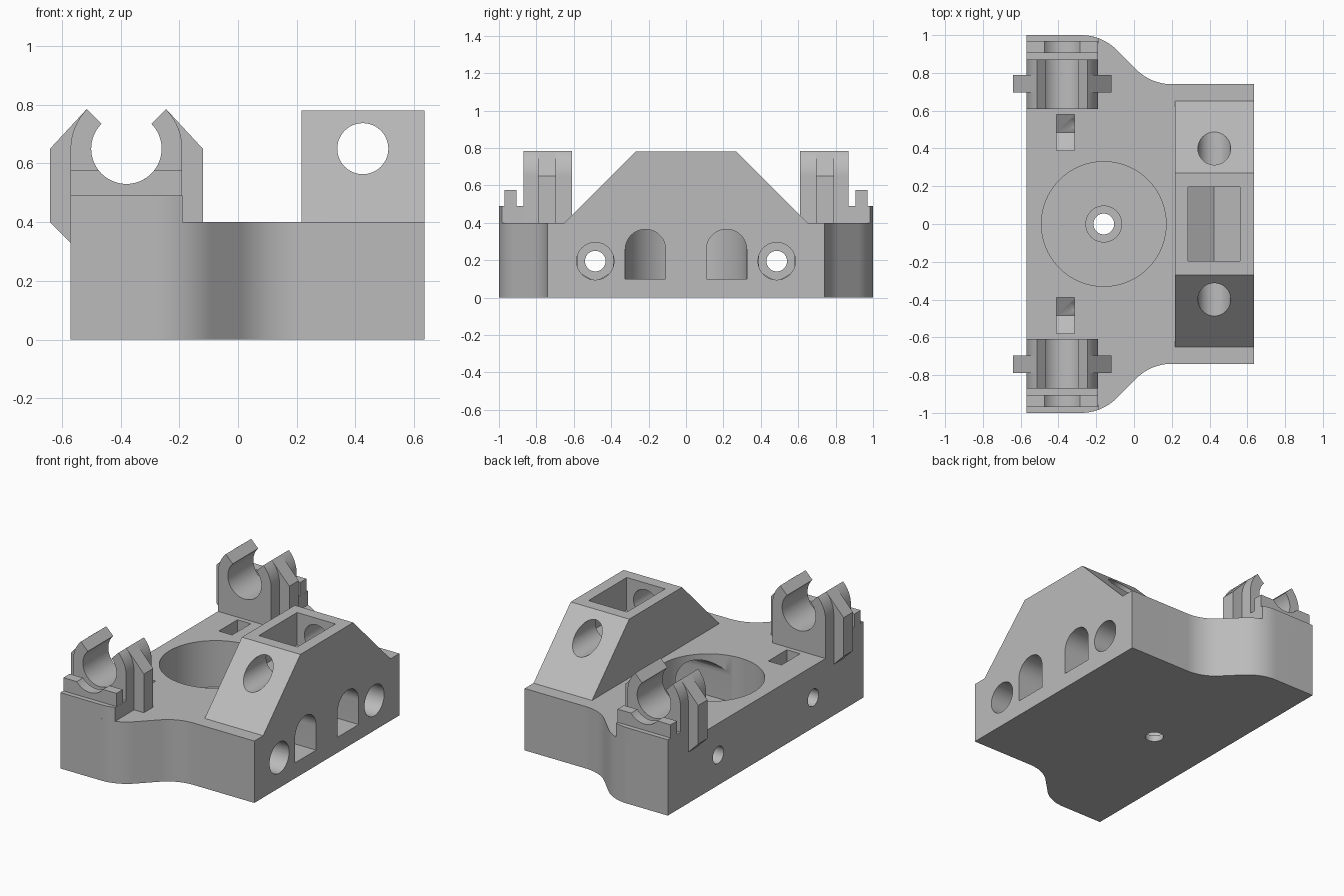
import bpy, bmesh, math

if "Cube" in bpy.data.objects:
    bpy.data.objects.remove(bpy.data.objects["Cube"])

grey = bpy.data.materials.new("plain grey")
grey.use_nodes = True
grey.diffuse_color = (0.5, 0.5, 0.5, 1)
grey.node_tree.nodes["Principled BSDF"].inputs["Base Color"].default_value = (0.5, 0.5, 0.5, 1)


def arc(cx, cy, r, start, end, n=12):
    """Points on an arc, angles in degrees."""
    angles = [math.radians(start + (end - start) * i / n) for i in range(n + 1)]
    return [(cx + r * math.cos(a), cy + r * math.sin(a)) for a in angles]


def circle(cx, cy, r, n=48):
    return arc(cx, cy, r, 0, 360, n)[:-1]


def prism(name, pts, axis, lo, hi):
    """Extrude a flat outline along an axis between lo and hi."""
    place = {"x": lambda a, b: (lo, a, b),
             "y": lambda a, b: (a, lo, b),
             "z": lambda a, b: (a, b, lo)}[axis]
    bm = bmesh.new()
    face = bm.faces.new([bm.verts.new(place(a, b)) for a, b in pts])
    ext = bmesh.ops.extrude_face_region(bm, geom=[face])
    step = [(hi - lo) * (axis == k) for k in "xyz"]
    moved = [g for g in ext["geom"] if isinstance(g, bmesh.types.BMVert)]
    bmesh.ops.translate(bm, verts=moved, vec=step)
    bmesh.ops.recalc_face_normals(bm, faces=bm.faces)
    mesh = bpy.data.meshes.new(name)
    bm.to_mesh(mesh)
    bm.free()
    mesh.materials.append(grey)
    ob = bpy.data.objects.new(name, mesh)
    bpy.context.collection.objects.link(ob)
    return ob


def select(ob):
    bpy.ops.object.select_all(action="DESELECT")
    ob.select_set(True)
    bpy.context.view_layer.objects.active = ob


def cut(ob, *outline):
    """Subtract a prism from an object."""
    cutter = prism("cutter", *outline)
    select(ob)
    mod = ob.modifiers.new("cut", "BOOLEAN")
    mod.operation = "DIFFERENCE"
    mod.solver = "EXACT"
    mod.object = cutter
    bpy.ops.object.modifier_apply(modifier=mod.name)
    bpy.data.objects.remove(cutter)


def nut_slot(c, z, w, top):
    """Slot outline with a hexagon point at the bottom."""
    h, s = w / 2, w / math.sqrt(3)
    return [(c - h, top), (c - h, z - s / 2), (c, z - s), (c + h, z - s / 2), (c + h, top)]


# Base plate with a flared end
R = 0.266
edge = ([(-0.57, 1)] + arc(-0.28, 1 - R, R, 90, 45)
        + arc(0.2, 0.74 + R, R, 225, 270) + [(0.635, 0.74)])
base = prism("base", edge + [(x, -y) for x, y in reversed(edge)], "z", 0, 0.4)

# Round pocket, screw recess and centre hole
cut(base, circle(-0.16, 0, 0.33, 80), "z", 0.1, 0.5)
cut(base, circle(-0.16, 0, 0.095), "z", 0.04, 0.2)
cut(base, circle(-0.16, 0, 0.055), "z", -0.1, 0.2)

for s in (-1, 1):
    # Arched tunnels into the pocket
    c = s * 0.217
    arch = [(c - 0.108, 0.1), (c + 0.108, 0.1)] + arc(c, 0.257, 0.108, 0, 180, 24)
    cut(base, arch, "x", -0.1, 0.8)
    # Cross bores and nut slots
    cut(base, circle(s * 0.485, 0.195, 0.1), "x", -0.33, 0.8)
    cut(base, nut_slot(s * 0.485, 0.195, 0.19, 0.5), "x", -0.41, -0.315)
    cut(base, circle(s * 0.485, 0.195, 0.055), "x", -0.8, 0)

# Sloped tower with bore and nut pocket
slope = [(-0.65, 0.4), (0.65, 0.4), (0.27, 0.78), (-0.27, 0.78)]
tower = prism("tower", slope, "x", 0.217, 0.635)
cut(tower, circle(0.425, 0.65, 0.087), "y", -0.9, 0.9)
cut(tower, nut_slot(0.423, 0.65, 0.275, 0.9), "y", -0.195, 0.195)
parts = [base, tower]

# Rod clips at both ends
CX, CZ, L, RT = -0.38, 0.65, -0.57, -0.19
clip = ([(L, 0.4), (RT, 0.4)] + arc(CX, CZ, 0.19, 0, 45)
        + arc(CX, CZ, 0.12, 45, -225, 48) + arc(CX, CZ, 0.19, 135, 180))
lip = [(L, 0.49), (RT, 0.49), (RT, 0.575)] + arc(CX, CZ, 0.12, -38.7, -141.3, 20) + [(L, 0.575)]
step = [(L, 0.61), (L, 1), (-0.28, 1)] + arc(-0.28, 1 - R, R, 85, 70, 4) + [(RT, 0.61)]
outer_rib = [(L, 0.33), (-0.64, 0.4), (-0.64, 0.65), (-0.515, 0.785), (-0.53, 0.72), (-0.55, 0.6)]
inner_rib = [(-0.21, 0.4), (-0.12, 0.4), (-0.12, 0.65), (-0.245, 0.785), (-0.23, 0.72), (-0.21, 0.6)]
for s, end in ((-1, "front"), (1, "back")):
    parts += [
        prism(end + "_clip", clip, "y", s * 0.61, s * 0.87),
        prism(end + "_lip", lip, "y", s * 0.905, s * 0.97),
        prism(end + "_step", [(x, s * max(y, 0.865)) for x, y in step], "z", 0.4, 0.49),
        prism(end + "_outer_rib", outer_rib, "y", s * 0.695, s * 0.79),
        prism(end + "_inner_rib", inner_rib, "y", s * 0.695, s * 0.79),
    ]

for ob in parts:
    select(ob)
    bpy.ops.object.shade_smooth_by_angle(angle=math.radians(30))
